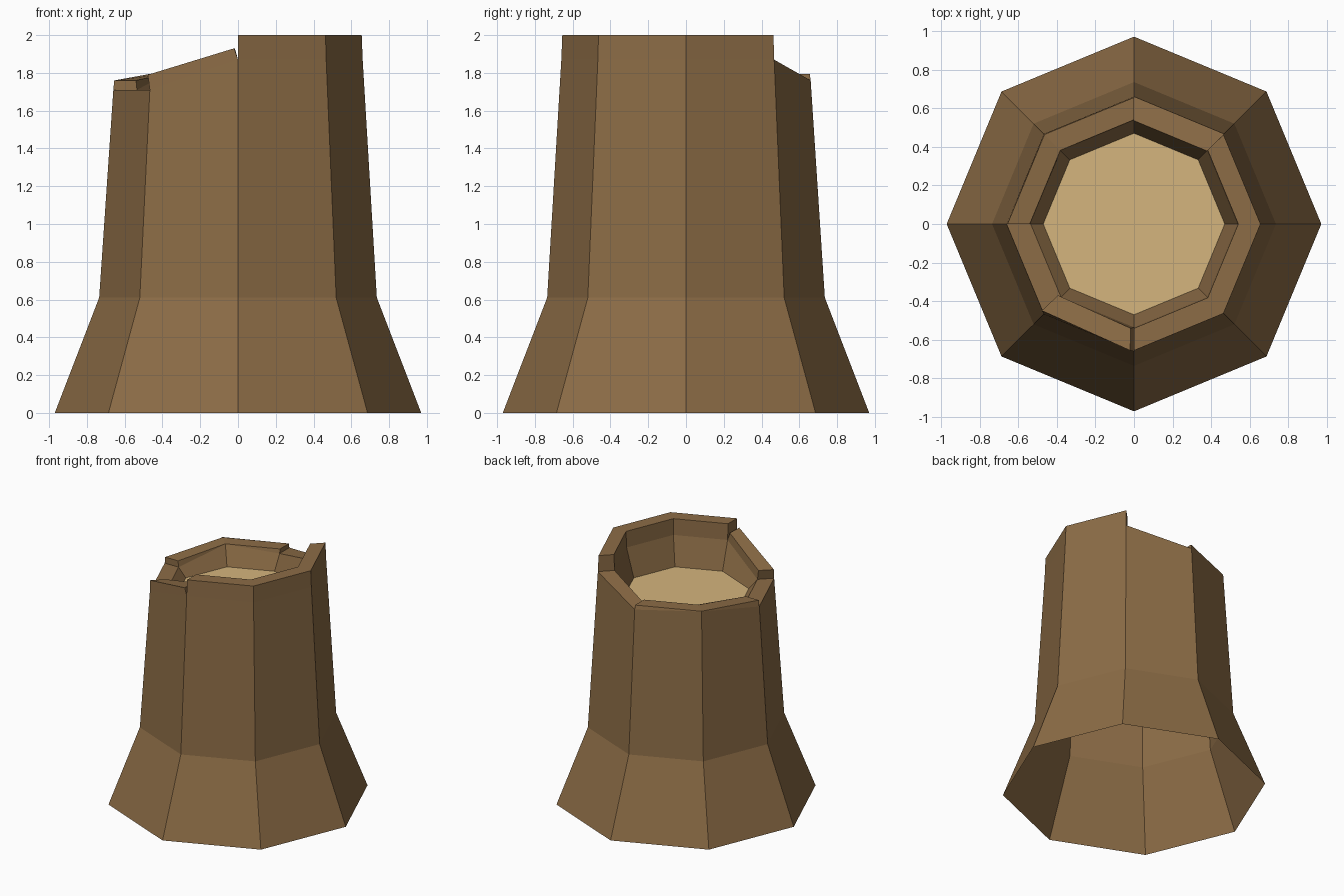
import bpy, bmesh
from math import cos, sin, radians

if "Cube" in bpy.data.objects:
    bpy.data.objects.remove(bpy.data.objects["Cube"])


def material(name, rgb):
    m = bpy.data.materials.new(name)
    m.diffuse_color = (*rgb, 1)
    m.use_nodes = True
    m.node_tree.nodes["Principled BSDF"].inputs["Base Color"].default_value = m.diffuse_color
    return m


def finish(bm, name, mat):
    me = bpy.data.meshes.new(name)
    bm.to_mesh(me)
    bm.free()
    me.materials.append(mat)
    ob = bpy.data.objects.new(name, me)
    bpy.context.collection.objects.link(ob)
    return ob


bark = material("bark_brown", (0.262, 0.150, 0.061))
wood = material("cut_wood_tan", (0.66, 0.46, 0.205))

SIDES = 8
FLOOR_Z, FLOOR_R = 1.64, 0.47
# rim height at each corner, starting at +x and going anticlockwise
RIM = [1.87, 1.87, 1.76, 1.795, 1.71, 1.71, 1.87, 1.87]
# raised rim chips: side index -> (start height, end height, twist in degrees)
CHIPS = {0: (2, 2, 0), 2: (1.795, 1.795, 0), 3: (1.795, 1.76, 0),
         5: (1.79, 1.93, -1.8), 6: (2, 2, 0), 7: (2, 2, 0)}

# Hollow bark shell, flared at the root and open underneath
bm = bmesh.new()


def pt(r, corner, z, twist=0):
    a = radians(45 * corner + twist)
    return (r * cos(a), r * sin(a), z)


def face(*pts):
    bm.faces.new([bm.verts.new(p) for p in pts])


for i in range(SIDES):
    j = i + 1
    ends = ((i, RIM[i]), (j, RIM[j % SIDES]))
    # profile of each end: outside bottom to rim, then inside
    outer = [[pt(0.97, k, 0), pt(0.735, k, 0.61), pt(0.66, k, z)] for k, z in ends]
    inner = [[pt(0.535, k, z), pt(FLOOR_R, k, FLOOR_Z)] for k, z in ends]
    top = []
    if i in CHIPS:
        z0, z1, tw = CHIPS[i]
        top = [(pt(0.655, k, z, tw), pt(0.54, k, z, tw)) for k, z in ((i, z0), (j, z1))]
    prof = []
    for e in range(2):
        prof.append(outer[e] + (list(top[e]) if top else []) + inner[e])
    for n in range(len(prof[0]) - 1):
        a, b = prof[0][n], prof[0][n + 1]
        c, d = prof[1][n + 1], prof[1][n]
        face(d, c, b, a)
    # broken ends where the neighbouring rim is lower
    for e, nb in ((0, (i - 1) % SIDES), (1, j % SIDES)):
        if not top:
            continue
        if nb in CHIPS and CHIPS[nb][1 - e] == CHIPS[i][e]:
            continue
        quad = [outer[e][2], top[e][0], top[e][1], inner[e][0]]
        face(*(quad if e else quad[::-1]))

bmesh.ops.remove_doubles(bm, verts=bm.verts, dist=0.001)
bmesh.ops.dissolve_degenerate(bm, edges=bm.edges, dist=0.0005)
bmesh.ops.recalc_face_normals(bm, faces=bm.faces)
# keep the shell facing outward: outer root faces point away from the axis
root = min(bm.faces, key=lambda f: f.calc_center_median().z)
c = root.calc_center_median()
if root.normal.x * c.x + root.normal.y * c.y < 0:
    bmesh.ops.reverse_faces(bm, faces=bm.faces)
finish(bm, "bark_shell", bark)

# Pale cut wood inside the rim
bm = bmesh.new()
bm.faces.new([bm.verts.new(pt(FLOOR_R, k, FLOOR_Z)) for k in range(SIDES)])
finish(bm, "cut_wood_top", wood)
